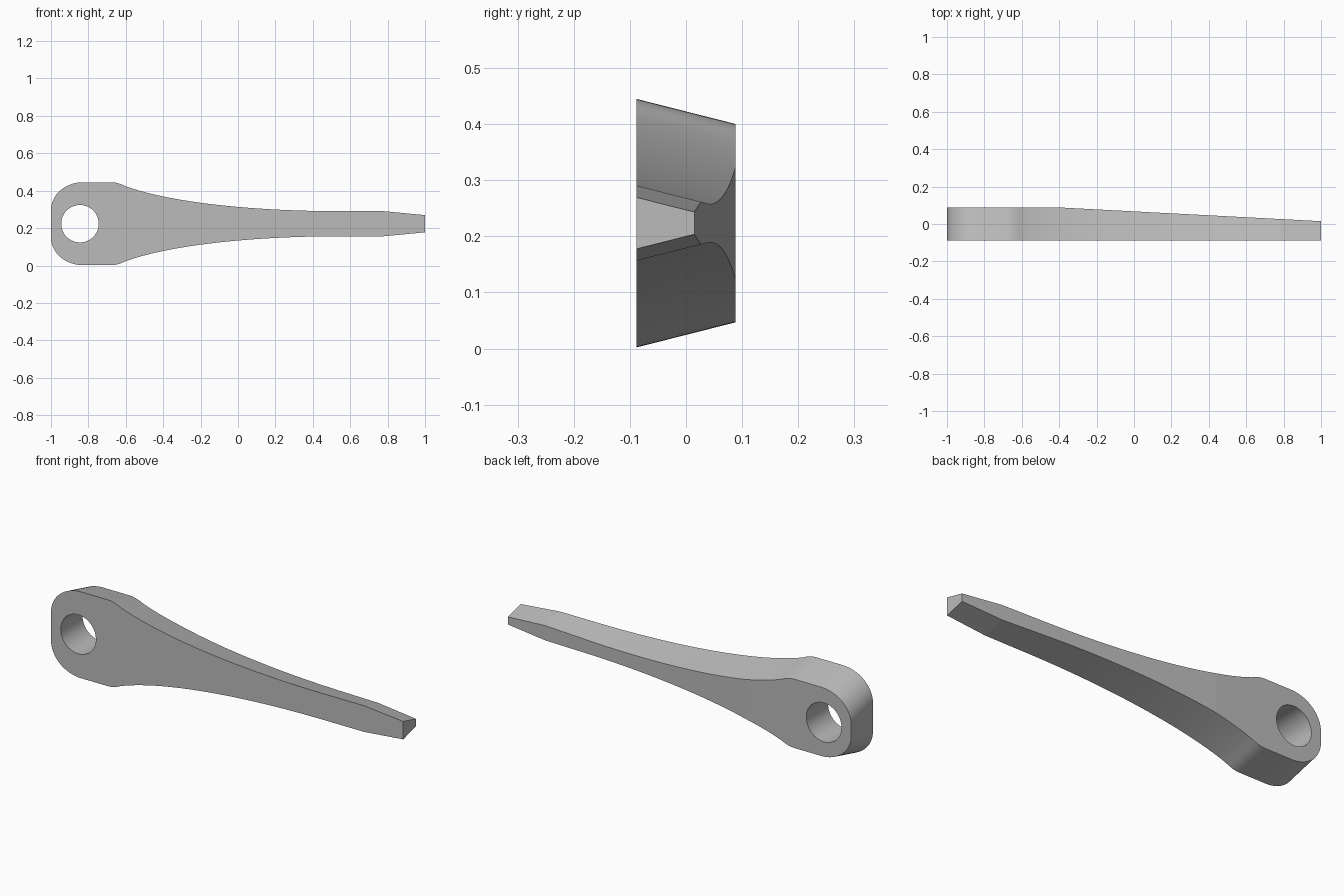
import bpy, bmesh, math
from mathutils import Vector
from mathutils.geometry import interpolate_bezier

if "Cube" in bpy.data.objects:
    bpy.data.objects.remove(bpy.data.objects["Cube"])

MID_Z = 0.2235      # height of the centre line
FRONT_Y = -0.0885
DRAFT = 0.253       # inward slope of the sides towards the back
BEND_X = -0.4       # where the back starts to thin out

steel = bpy.data.materials.new("plain_grey")
steel.use_nodes = True
grey = (0.5, 0.5, 0.5, 1)
steel.diffuse_color = grey
steel.node_tree.nodes["Principled BSDF"].inputs["Base Color"].default_value = grey


def back_y(x):
    return 0.0885 - max(0, x - BEND_X) * 0.0735 / (1 - BEND_X)


# Half-height profile: rounded head, shoulder, concave handle, tapered tip
profile = []
for i in range(17):
    a = math.pi / 2 * i / 16
    profile.append((-0.83 - 0.17 * math.cos(a), 0.073 + 0.1485 * math.sin(a)))
profile += [(-0.68, 0.2215), (-0.66, 0.2205), (-0.64, 0.216), (-0.62, 0.209)]
neck = interpolate_bezier(Vector((-0.6, 0.2)), Vector((-0.35, 0.11)),
                          Vector((0.1, 0.067)), Vector((0.55, 0.067)), 32)
profile += [(p.x, p.y) for p in neck]
profile += [(0.78, 0.067), (1, 0.046)]

# Add a station exactly at the bend of the back
for i, ((x0, h0), (x1, h1)) in enumerate(zip(profile, profile[1:])):
    if x0 < BEND_X < x1:
        profile.insert(i + 1, (BEND_X, h0 + (h1 - h0) * (BEND_X - x0) / (x1 - x0)))
        break

# Lever body: loft a trapezium section along x
bm = bmesh.new()
rings = []
for x, h in profile:
    y = back_y(x)
    hb = h - DRAFT * (y - FRONT_Y)
    rings.append([bm.verts.new((x, py, MID_Z + pz)) for py, pz in
                  ((FRONT_Y, -h), (FRONT_Y, h), (y, hb), (y, -hb))])
for a, b in zip(rings, rings[1:]):
    for i in range(4):
        j = (i + 1) % 4
        bm.faces.new((a[i], a[j], b[j], b[i]))
bm.faces.new(rings[0])
bm.faces.new(rings[-1])
# Merge the flat front and back strips into single faces
bmesh.ops.dissolve_limit(bm, angle_limit=math.radians(0.1),
                         verts=[], edges=[e for e in bm.edges])
bmesh.ops.recalc_face_normals(bm, faces=bm.faces)
mesh = bpy.data.meshes.new("lever")
bm.to_mesh(mesh)
bm.free()
lever = bpy.data.objects.new("lever", mesh)
bpy.context.collection.objects.link(lever)
mesh.materials.append(steel)

# Round bore through the head
bpy.ops.mesh.primitive_cylinder_add(vertices=64, radius=0.1, depth=0.5,
                                    location=(-0.845, 0, MID_Z),
                                    rotation=(math.pi / 2, 0, 0))
cutter = bpy.context.object
cutter.name = "bore_cutter"
cutter.hide_render = True
cutter.data.materials.append(steel)
cut = lever.modifiers.new("bore", 'BOOLEAN')
cut.operation = 'DIFFERENCE'
cut.solver = 'EXACT'
cut.object = cutter

bpy.ops.object.select_all(action='DESELECT')
lever.select_set(True)
bpy.context.view_layer.objects.active = lever
bpy.ops.object.modifier_apply(modifier=cut.name)
bpy.data.objects.remove(cutter)

# Smooth rim and bore, flat front, back and tip
bpy.ops.object.shade_smooth_by_angle(angle=math.radians(30))
for f in lever.data.polygons:
    if abs(f.normal.y) > 0.9 or f.center.x > 0.6:
        f.use_smooth = False
